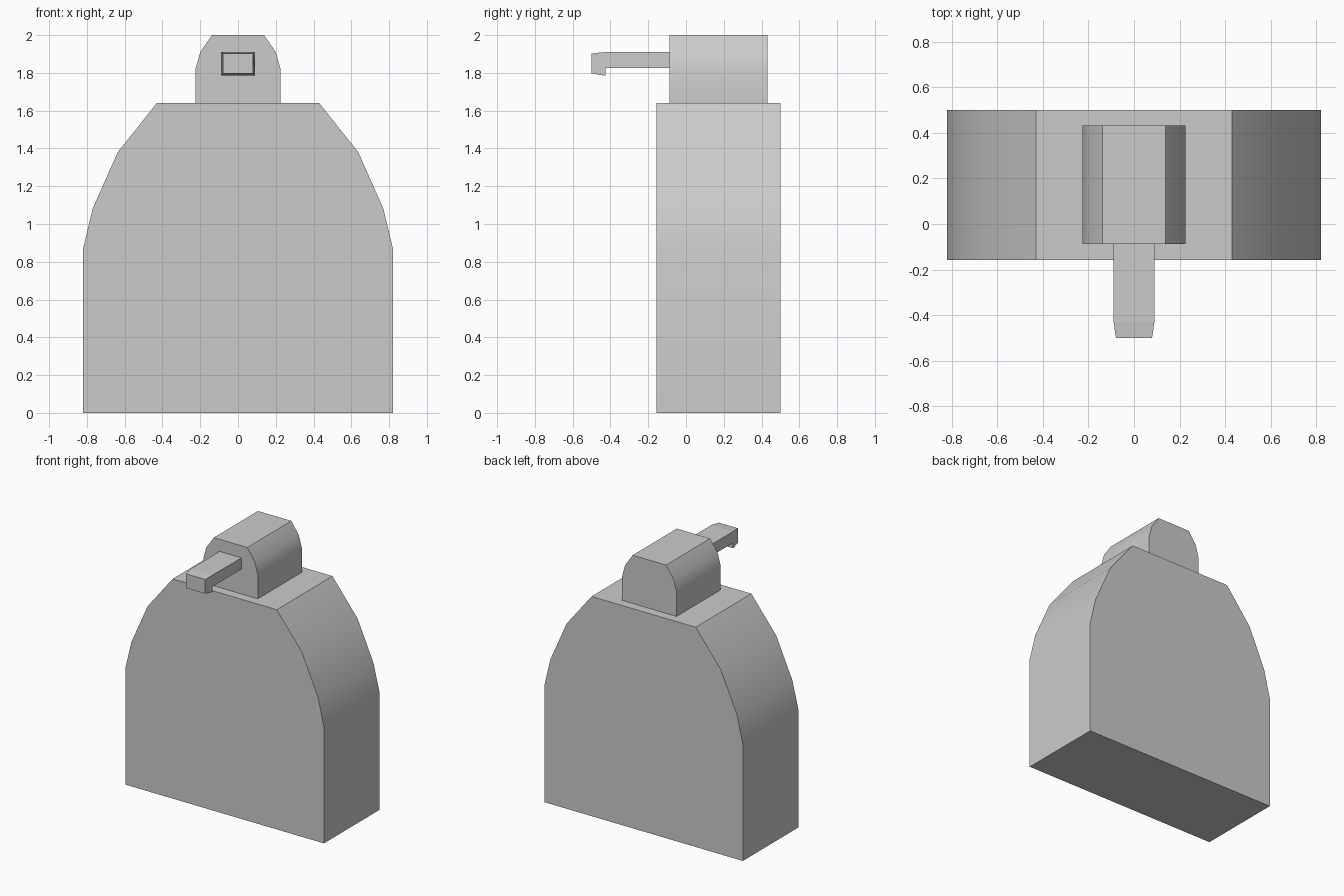
import bpy, bmesh
from math import radians

if "Cube" in bpy.data.objects:
    bpy.data.objects.remove(bpy.data.objects["Cube"])


def finish(name, bm, smooth):
    bmesh.ops.recalc_face_normals(bm, faces=bm.faces)
    mesh = bpy.data.meshes.new(name)
    bm.to_mesh(mesh)
    bm.free()
    obj = bpy.data.objects.new(name, mesh)
    bpy.context.collection.objects.link(obj)
    if smooth:
        bpy.ops.object.select_all(action='DESELECT')
        obj.select_set(True)
        bpy.context.view_layer.objects.active = obj
        bpy.ops.object.shade_smooth_by_angle(angle=radians(30))
    return obj


def extrude(points, offset):
    bm = bmesh.new()
    face = bm.faces.new([bm.verts.new(p) for p in points])
    ext = bmesh.ops.extrude_face_region(bm, geom=[face])
    moved = [g for g in ext["geom"] if isinstance(g, bmesh.types.BMVert)]
    bmesh.ops.translate(bm, verts=moved, vec=offset)
    return bm


def shouldered_block(name, right, y0, y1):
    """Mirror the right half of an (x, z) profile and extrude it along y."""
    outline = right + [(-x, z) for x, z in reversed(right)]
    bm = extrude([(x, y0, z) for x, z in outline], (0, y1 - y0, 0))
    return finish(name, bm, True)


# Flat bottle with sloping shoulders
shouldered_block("bottle_body",
                 [(.82, 0), (.82, .87), (.77, 1.08), (.637, 1.38), (.43, 1.64)],
                 -.157, .5)

# Pump head on top
shouldered_block("pump_head",
                 [(.225, 1.64), (.225, 1.82), (.2, 1.91), (.138, 2.0)],
                 -.088, .432)

# Spout with a short downturned, tapered tip
HALF = .09
side = [(-.088, 1.825), (-.427, 1.825), (-.427, 1.785), (-.5, 1.797),
        (-.5, 1.903), (-.427, 1.91), (-.088, 1.91)]
bm = extrude([(-HALF, y, z) for y, z in side], (2 * HALF, 0, 0))
for v in bm.verts:
    if v.co.y < -.49:
        v.co.x *= .88
finish("spout", bm, False)
